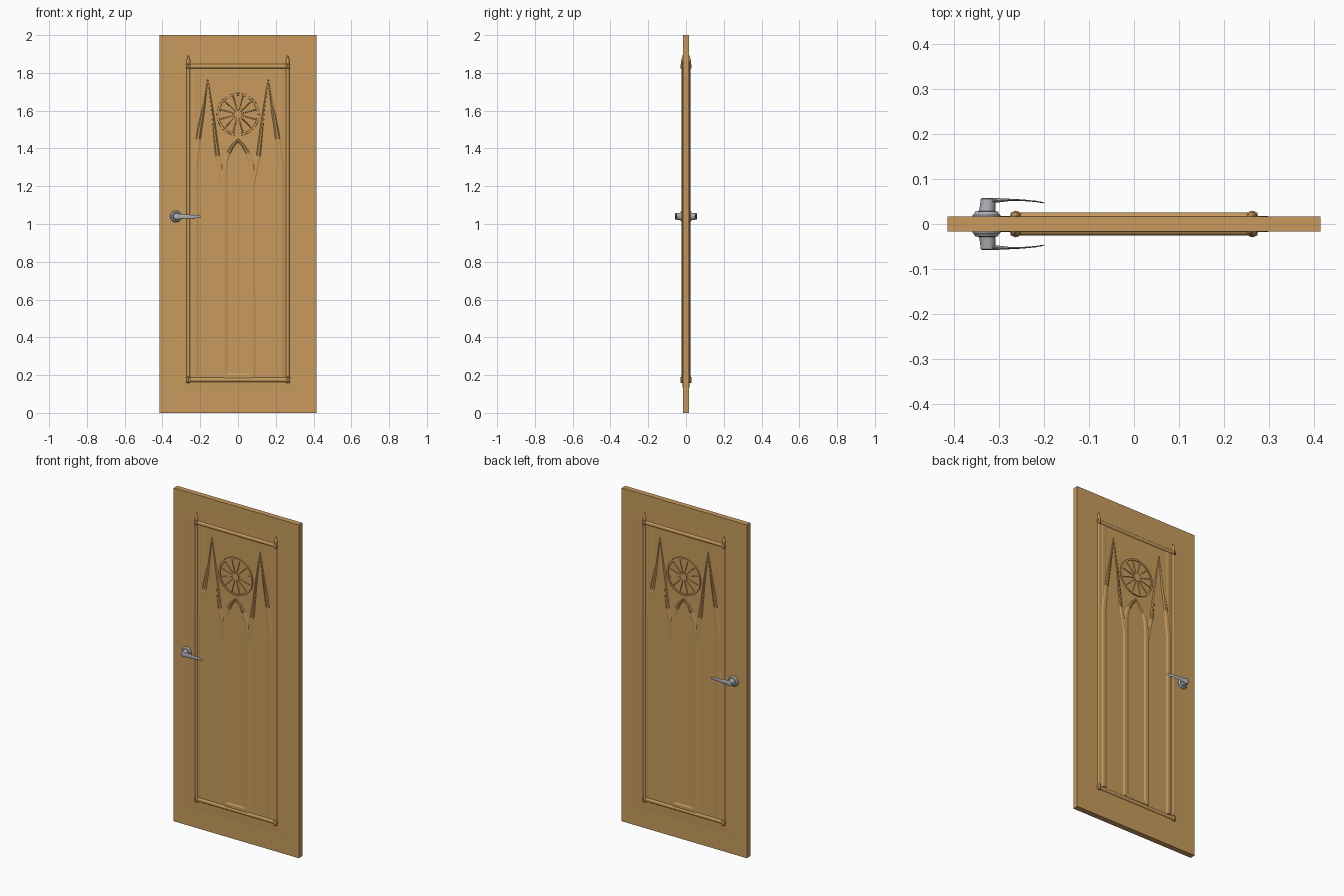
import bpy, bmesh
from math import sin, cos, pi
from mathutils import Vector

if "Cube" in bpy.data.objects:
    bpy.data.objects.remove(bpy.data.objects["Cube"])


def material(name, col):
    m = bpy.data.materials.new(name)
    m.diffuse_color = (*col, 1)
    m.use_nodes = True
    m.node_tree.nodes["Principled BSDF"].inputs["Base Color"].default_value = m.diffuse_color
    return m


WOOD = material("wood", (0.58, 0.33, 0.11))
METAL = material("metal", (0.42, 0.43, 0.45))
FACE = -0.0165  # front face of the slab


def loft(name, strips, mat=WOOD, mirror=(True, True), smooth=False):
    """Skin each strip of closed rings, cap the ends, mirror across x / y."""
    bm = bmesh.new()
    for rings in strips:
        vs = [[bm.verts.new(p) for p in r] for r in rings]
        n = len(vs[0])
        for a, b in zip(vs, vs[1:]):
            for i in range(n):
                j = (i + 1) % n
                bm.faces.new((a[i], a[j], b[j], b[i]))
        bm.faces.new(vs[0])
        bm.faces.new(vs[-1])
    bmesh.ops.recalc_face_normals(bm, faces=bm.faces)
    me = bpy.data.meshes.new(name)
    bm.to_mesh(me)
    bm.free()
    me.materials.append(mat)
    ob = bpy.data.objects.new(name, me)
    bpy.context.collection.objects.link(ob)
    if any(mirror):
        mod = ob.modifiers.new("mirror", "MIRROR")
        mod.use_axis = (mirror[0], mirror[1], False)
        mod.use_mirror_merge = False
    if smooth:
        bpy.context.view_layer.objects.active = ob
        ob.select_set(True)
        bpy.ops.object.shade_smooth_by_angle()
        ob.select_set(False)
    return ob


BEVEL = [(-1, 0), (-0.3, 1), (0.3, 1), (1, 0)]
ROUND = [(-cos(pi * i / 8), sin(pi * i / 8)) for i in range(9)]


def rib(path, height, profile=BEVEL):
    """Moulding rings on the front face; path points are (x, z, half width)."""
    rings = []
    for i, (x, z, w) in enumerate(path):
        a, b = path[max(i - 1, 0)], path[min(i + 1, len(path) - 1)]
        t = Vector((b[0] - a[0], b[1] - a[1])).normalized()
        rings.append([(x + t.y * u * w, FACE + 0.002 - h * (height + 0.002), z - t.x * u * w)
                      for u, h in profile])
    return rings


def rect(hx, z0, z1, y):
    return [(-hx, y, z0), (hx, y, z0), (hx, y, z1), (-hx, y, z1)]


def circle(cx, cz, y, rx, rz, n=32):
    return [(cx + rx * cos(2 * pi * i / n), y, cz + rz * sin(2 * pi * i / n)) for i in range(n)]


# Slab and the faintly raised field on each face
loft("door_slab", [[rect(0.415, 0, 2, FACE), rect(0.415, 0, 2, -FACE)]], mirror=(False, False))
loft("raised_field", [[rect(0.385, 0.08, 1.92, FACE + 0.001), rect(0.26, 0.16, 1.84, FACE - 0.0015)]],
     mirror=(False, True))

# Outer frame: uprights, top and bottom rails
loft("frame_uprights", [rib([(0.263, 0.165, 0.009), (0.263, 1.84, 0.009)], 0.007, ROUND)], smooth=True)
for name, z in (("top_rail", 1.835), ("bottom_rail", 0.175)):
    loft(name, [rib([(-0.275, z, 0.012), (0.275, z, 0.012)], 0.009, ROUND)],
         mirror=(False, True), smooth=True)

# Pointed finials and small feet at the corners
finial = [(1.822, 0.009), (1.826, 0.013), (1.844, 0.013), (1.848, 0.009), (1.86, 0.011),
          (1.872, 0.008), (1.895, 0.001)]
foot = [(0.158, 0.009), (0.163, 0.013), (0.187, 0.013), (0.192, 0.009)]
for name, prof in (("corner_finials", finial), ("corner_feet", foot)):
    loft(name, [[[(0.263 + r * cos(pi * i / 6), FACE + r * sin(pi * i / 6), z) for i in range(12)]
                 for z, r in prof]], smooth=True)

# Gothic tracery: central pointed arch and side lancets
arch = [(0.073, 0.19, 0.027), (0.073, 1.28, 0.026), (0.068, 1.33, 0.021), (0.052, 1.375, 0.016),
        (0.028, 1.415, 0.012), (0, 1.445, 0.009)]
inner = [(0.078, 1.22, 0.02), (0.108, 1.36, 0.018), (0.16, 1.77, 0.002)]
outer = [(0.228, 0.19, 0.026), (0.228, 1.3, 0.026), (0.212, 1.45, 0.02), (0.16, 1.77, 0.002)]
stile = [(0.228, 1.3, 0.026), (0.228, 1.83, 0.026)]
loft("central_arch", [rib(arch, 0.006)])
loft("side_lancets", [rib(inner, 0.005), rib(outer, 0.006)])
loft("panel_stiles", [rib(stile, 0.003)])
loft("arch_sill", [[rect(0.085, 0.185, 0.215, FACE), rect(0.065, 0.185, 0.202, FACE - 0.006)]],
     mirror=(False, True))

# Rose window: disc, rim and radiating spokes
CX, CZ = 0, 1.58
loft("rosette_disc", [[circle(CX, CZ, FACE, 0.108, 0.108, 48), circle(CX, CZ, FACE - 0.005, 0.108, 0.108, 48)]],
     mirror=(False, True))
N = 48
rim = [[((r * cos(2 * pi * i / N)), y, CZ + r * sin(2 * pi * i / N))
        for r, y in ((0.113, FACE), (0.112, FACE - 0.0085), (0.102, FACE - 0.0085), (0.1, FACE))]
       for i in range(N + 1)]
loft("rosette_rim", [rim], mirror=(False, True))
spokes = []
for k in range(12):
    a = 2 * pi * (k + 0.5) / 12
    spokes.append(rib([(r * cos(a), CZ + r * sin(a), w) for r, w in ((0.02, 0.003), (0.102, 0.006))], 0.0085))
loft("rosette_spokes", spokes, mirror=(False, True))
loft("rosette_hub", [[circle(CX, CZ, FACE, 0.024, 0.024), circle(CX, CZ, FACE - 0.008, 0.022, 0.022)]],
     mirror=(False, True))

# Lever handles: backplate, neck and curved lever
HX, HZ = -0.328, 1.04
plate = [(0.016, 0.031), (0.02, 0.031), (0.024, 0.027), (0.028, 0.025), (0.0285, 0.018)]
loft("handle_backplate", [[circle(HX, HZ, -y, r, r) for y, r in plate]], METAL, (False, True), True)
neck = [(0.026, -0.327, 0.019), (0.034, -0.326, 0.0175), (0.05, -0.325, 0.0165), (0.056, -0.325, 0.016),
        (0.058, -0.325, 0.012)]
loft("handle_neck", [[circle(x, HZ, -y, r, r * 1.05) for y, x, r in neck]], METAL, (False, True), True)
lever = [(-0.33, 0.052, 0.0055, 0.015), (-0.305, 0.0525, 0.005, 0.014), (-0.28, 0.0535, 0.0028, 0.0115),
         (-0.25, 0.053, 0.0018, 0.0095), (-0.22, 0.0505, 0.0015, 0.008), (-0.205, 0.048, 0.0013, 0.0075),
         (-0.199, 0.0465, 0.0008, 0.005)]
loft("handle_lever", [[[(x, -y + ry * cos(pi * i / 8), HZ - (x + 0.33) * 0.01 + rz * sin(pi * i / 8))
                        for i in range(16)] for x, y, ry, rz in lever]], METAL, (False, True), True)
